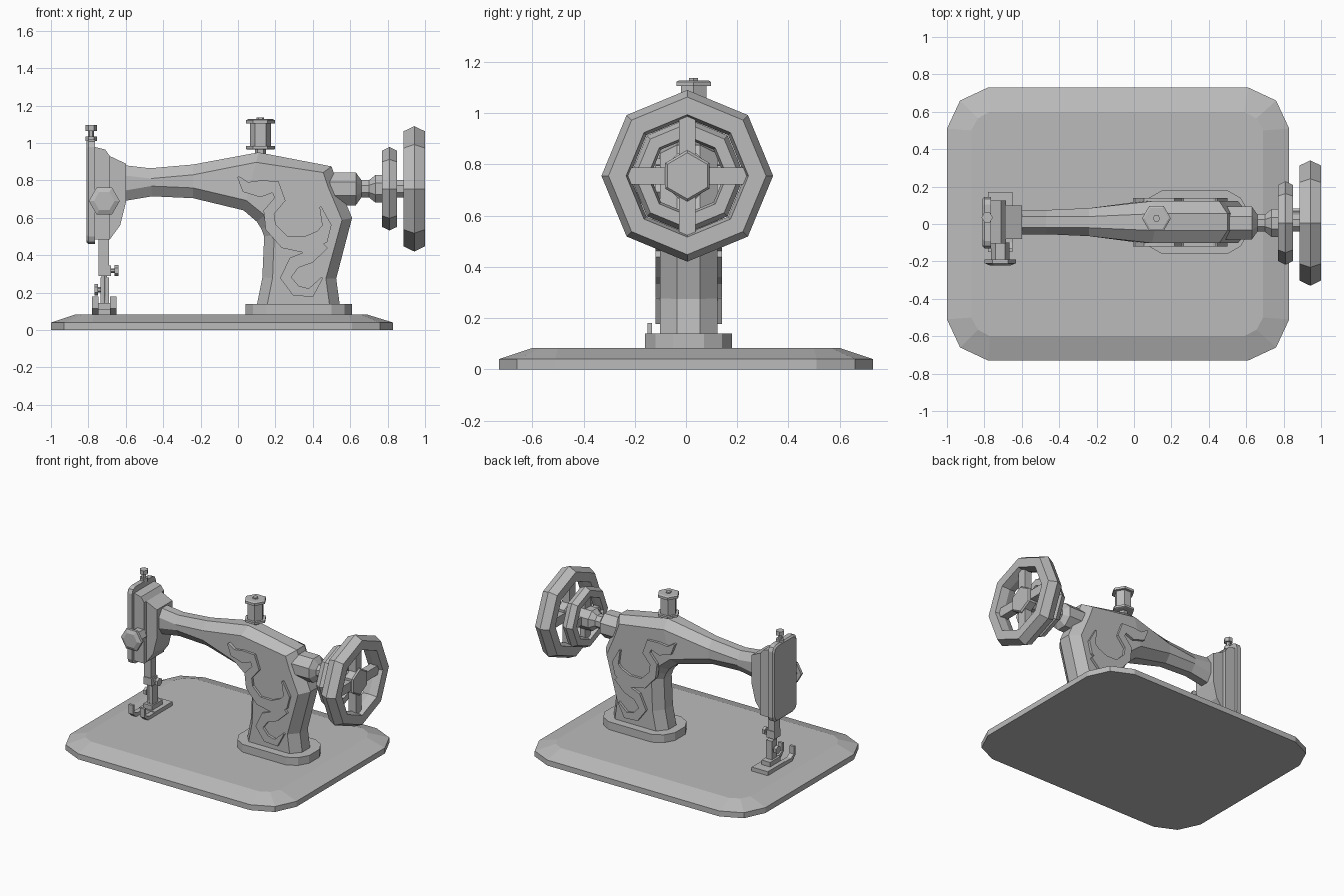
import bpy, bmesh, math
from mathutils import Vector

if "Cube" in bpy.data.objects:
    bpy.data.objects.remove(bpy.data.objects["Cube"])

grey = bpy.data.materials.new("plain_grey")
grey.use_nodes = True
COLOUR = (0.5, 0.5, 0.5, 1)
grey.diffuse_color = COLOUR
grey.node_tree.nodes["Principled BSDF"].inputs["Base Color"].default_value = COLOUR

MID_Y = 0.01      # centre line of the machine
AXLE_Z = 0.755    # height of the wheel axle


def loft(name, sections, cap=True, loop=False):
    """Skin a row of equal-length point rings."""
    bm = bmesh.new()
    rings = [[bm.verts.new(p) for p in s] for s in sections]
    pairs = list(zip(rings, rings[1:]))
    if loop:
        pairs.append((rings[-1], rings[0]))
    elif cap:
        bm.faces.new(rings[0])
        bm.faces.new(rings[-1])
    n = len(rings[0])
    for a, b in pairs:
        for i in range(n):
            j = (i + 1) % n
            bm.faces.new((a[i], a[j], b[j], b[i]))
    bmesh.ops.recalc_face_normals(bm, faces=bm.faces)
    mesh = bpy.data.meshes.new(name)
    bm.to_mesh(mesh)
    bm.free()
    mesh.materials.append(grey)
    obj = bpy.data.objects.new(name, mesh)
    bpy.context.collection.objects.link(obj)
    return obj


def turned(name, profile, centre, axis="X", sides=8, phase=90.0, loop=False):
    """Turn a profile of (distance along axis, radius) about an axis."""
    cx, cy, cz = centre
    sections = []
    for a, r in profile:
        ring = []
        for i in range(sides):
            t = math.radians(phase) + math.tau * i / sides
            u, v = r * math.cos(t), r * math.sin(t)
            offset = {"X": (a, u, v), "Y": (u, a, v), "Z": (u, v, a)}[axis]
            ring.append((cx + offset[0], cy + offset[1], cz + offset[2]))
        sections.append(ring)
    return loft(name, sections, loop=loop)


def box(name, x, y, z):
    return loft(name, [[(x[0], y[0], h), (x[1], y[0], h), (x[1], y[1], h), (x[0], y[1], h)] for h in z])


def cut_corners(x, y, c, m):
    """Rectangle outline with each corner cut by two edges."""
    (x0, x1), (y0, y1) = x, y
    return [(x0, y1 - c), (x0 + m, y1 - m), (x0 + c, y1),
            (x1 - c, y1), (x1 - m, y1 - m), (x1, y1 - c),
            (x1, y0 + c), (x1 - m, y0 + m), (x1 - c, y0),
            (x0 + c, y0), (x0 + m, y0 + m), (x0, y0 + c)]


def at_z(outline, z):
    return [(px, py, z) for px, py in outline]


# Base board with sloped rim
rim = cut_corners((-1, 0.83), (-0.73, 0.73), 0.22, 0.07)
deck = cut_corners((-0.87, 0.69), (-0.6, 0.6), 0.1, 0.035)
loft("base_board", [at_z(rim, 0), at_z(rim, 0.04), at_z(deck, 0.083)])

# Column plinth
plinth = cut_corners((0.04, 0.61), (-0.16, 0.18), 0.11, 0.04)
loft("column_plinth", [at_z(plinth, 0.08), at_z(plinth, 0.14)])

# Arm and column: inner point, outer point, half width, half width of the flat
stations = [
    ((-0.64, 0.685), (-0.64, 0.885), 0.065, 0.03),
    ((-0.46, 0.715), (-0.47, 0.865), 0.065, 0.03),
    ((-0.24, 0.705), (-0.24, 0.885), 0.075, 0.03),
    ((0.03, 0.64), (0.11, 0.95), 0.112, 0.045),
    ((0.10, 0.58), (0.50, 0.875), 0.112, 0.045),
    ((0.125, 0.54), (0.53, 0.79), 0.112, 0.045),
    ((0.14, 0.50), (0.61, 0.60), 0.112, 0.045),
    ((0.13, 0.28), (0.525, 0.275), 0.112, 0.045),
    ((0.10, 0.13), (0.545, 0.13), 0.112, 0.045)]
body = []
for inner, outer, w, f in stations:
    a, b = Vector(inner), Vector(outer)
    step = (b - a).normalized() * 0.055
    half = [(a, f), (a + step, w), (b - step, w), (b, f)]
    body.append([(p.x, MID_Y + s, p.y) for p, s in half] +
                [(p.x, MID_Y - s, p.y) for p, s in reversed(half)])
loft("arm_and_column", body)

# Raised scroll ornament on both sides: x, z, width
scrolls = {
    "upper": [(0.0, 0.82, 0.01), (0.04, 0.765, 0.06), (0.12, 0.755, 0.09), (0.2, 0.765, 0.07),
              (0.225, 0.7, 0.06), (0.165, 0.63, 0.06), (0.175, 0.55, 0.06), (0.25, 0.47, 0.07),
              (0.36, 0.455, 0.09), (0.45, 0.5, 0.08), (0.475, 0.56, 0.05), (0.44, 0.66, 0.01)],
    "lower": [(0.46, 0.46, 0.06), (0.38, 0.39, 0.07), (0.3, 0.36, 0.07), (0.255, 0.28, 0.06),
              (0.31, 0.21, 0.06), (0.39, 0.2, 0.05), (0.45, 0.28, 0.01)]}
for part, path in scrolls.items():
    for side, sign in (("front", -1), ("back", 1)):
        ribbon = []
        for i, (px, pz, w) in enumerate(path):
            before, after = path[max(i - 1, 0)], path[min(i + 1, len(path) - 1)]
            t = Vector((after[0] - before[0], after[1] - before[1])).normalized()
            nx, nz = -t.y * w / 2, t.x * w / 2
            ribbon.append([(px + k * nx, MID_Y + sign * d, pz + k * nz)
                           for k, d in ((1, 0.1), (1, 0.13), (-1, 0.13), (-1, 0.1))])
        loft(f"{part}_scroll_{side}", ribbon)

# Head block: stepped outline from the face plate to the arm
def head_part(name, outline, half_width):
    c = 0.025
    loft(name, [[(px, MID_Y + y, pz) for px, pz in outline] for y in (-half_width, half_width)])

head_part("head_block", [(-0.77, 0.98), (-0.71, 0.965), (-0.685, 0.93), (-0.685, 0.485), (-0.77, 0.485)], 0.115)
head_part("head_step", [(-0.7, 0.94), (-0.685, 0.93), (-0.6, 0.89), (-0.6, 0.68),
                        (-0.63, 0.56), (-0.685, 0.485), (-0.7, 0.485)], 0.09)

# Face plate on the end of the head
plate = cut_corners((-0.13, 0.145), (0.46, 1.02), 0.04, 0.012)
inset = cut_corners((-0.12, 0.135), (0.47, 1.01), 0.04, 0.012)
loft("face_plate", [[(px, py, pz) for py, pz in o]
                    for px, o in ((-0.765, plate), (-0.8, plate), (-0.81, inset))])

# Tension knob, top screw
turned("tension_knob", [(0, 0.05), (-0.09, 0.05), (-0.09, 0.083), (-0.11, 0.083), (-0.122, 0.055)],
       (-0.715, -0.1, 0.69), "Y", 6, 0)
turned("top_screw", [(0, 0.03), (0.025, 0.03), (0.025, 0.016), (0.055, 0.016), (0.055, 0.03), (0.085, 0.03)],
       (-0.785, 0.035, 1.01), "Z", 6, 0)

# Needle bar and clamp
box("needle_bar", (-0.745, -0.69), (-0.02, 0.04), (0.345, 0.5))
box("needle_clamp", (-0.745, -0.68), (-0.025, 0.045), (0.29, 0.345))
turned("clamp_screw", [(0, 0.012), (0.03, 0.012), (0.03, 0.03), (0.05, 0.03)], (-0.69, MID_Y, 0.318), "X", 6)
turned("needle", [(0.09, 0.008), (0.2, 0.016), (0.3, 0.016)], (-0.715, MID_Y, 0), "Z", 6)

# Presser foot: clamp, sole and two curled toes
box("foot_clamp", (-0.735, -0.69), (0, 0.06), (0.13, 0.28))
turned("foot_screw", [(0, 0.03), (0.02, 0.03), (0.02, 0.015), (0.06, 0.015)], (-0.768, 0.03, 0.215), "X", 6)
box("foot_bridge", (-0.75, -0.68), (-0.02, 0.1), (0.1, 0.145))
box("foot_sole", (-0.78, -0.65), (-0.03, 0.17), (0.083, 0.112))
sole = [(-0.02, 0.083), (-0.11, 0.083), (-0.15, 0.115), (-0.15, 0.18)]
sole_top = [(-0.02, 0.108), (-0.1, 0.108), (-0.132, 0.125), (-0.132, 0.18)]
for side, x0, x1 in (("left", -0.685, -0.65), ("right", -0.78, -0.745)):
    loft(f"foot_toe_{side}", [[(x0, *p), (x1, *p), (x1, *q), (x0, *q)] for p, q in zip(sole, sole_top)])

# Thread spool on its pin
spool = (0.12, 0.03, 0)
turned("spool", [(0.965, 0.07), (0.968, 0.077), (0.983, 0.077), (0.983, 0.057), (1.105, 0.057),
                 (1.105, 0.077), (1.122, 0.077), (1.128, 0.065)], spool, "Z", 6, 0)
turned("spool_pin", [(0.92, 0.03), (0.965, 0.03), (1.128, 0.02), (1.137, 0.02)], spool, "Z", 6, 0)

# Axle
axle = (0, 0.005, AXLE_Z)
turned("axle", [(0.45, 0.095), (0.63, 0.095), (0.66, 0.05), (0.7, 0.05), (0.735, 0.08),
                (0.85, 0.08), (0.85, 0.05), (0.93, 0.05)], axle, phase=22.5)


# Wheels: bevelled octagonal rim, four spokes and a hub
def wheel(name, x0, x1, outer, inner, spoke):
    mid = (x0 + x1) / 2
    b = (outer - inner) * 0.25
    turned(name + "_rim", [(x0, outer - b), (mid, outer), (x1, outer - b),
                           (x1, inner + b / 2), (mid, inner), (x0, inner + b / 2)], axle, loop=True)
    d, s, reach = (x1 - x0) * 0.25, spoke / 2, inner + b
    cy = axle[1]
    box(name + "_upright_spokes", (mid - d, mid + d), (cy - s, cy + s), (AXLE_Z - reach, AXLE_Z + reach))
    box(name + "_level_spokes", (mid - d, mid + d), (cy - reach, cy + reach), (AXLE_Z - s, AXLE_Z + s))


wheel("small_wheel", 0.77, 0.85, 0.223, 0.145, 0.06)
wheel("hand_wheel", 0.885, 1.0, 0.335, 0.225, 0.066)
turned("hand_wheel_hub", [(0.9, 0.07), (0.92, 0.1), (0.975, 0.1), (0.985, 0.09)], axle, sides=6)
turned("wheel_catch", [(0.85, 0.015), (0.89, 0.015)], (0, 0.07, 0.785), sides=6)
